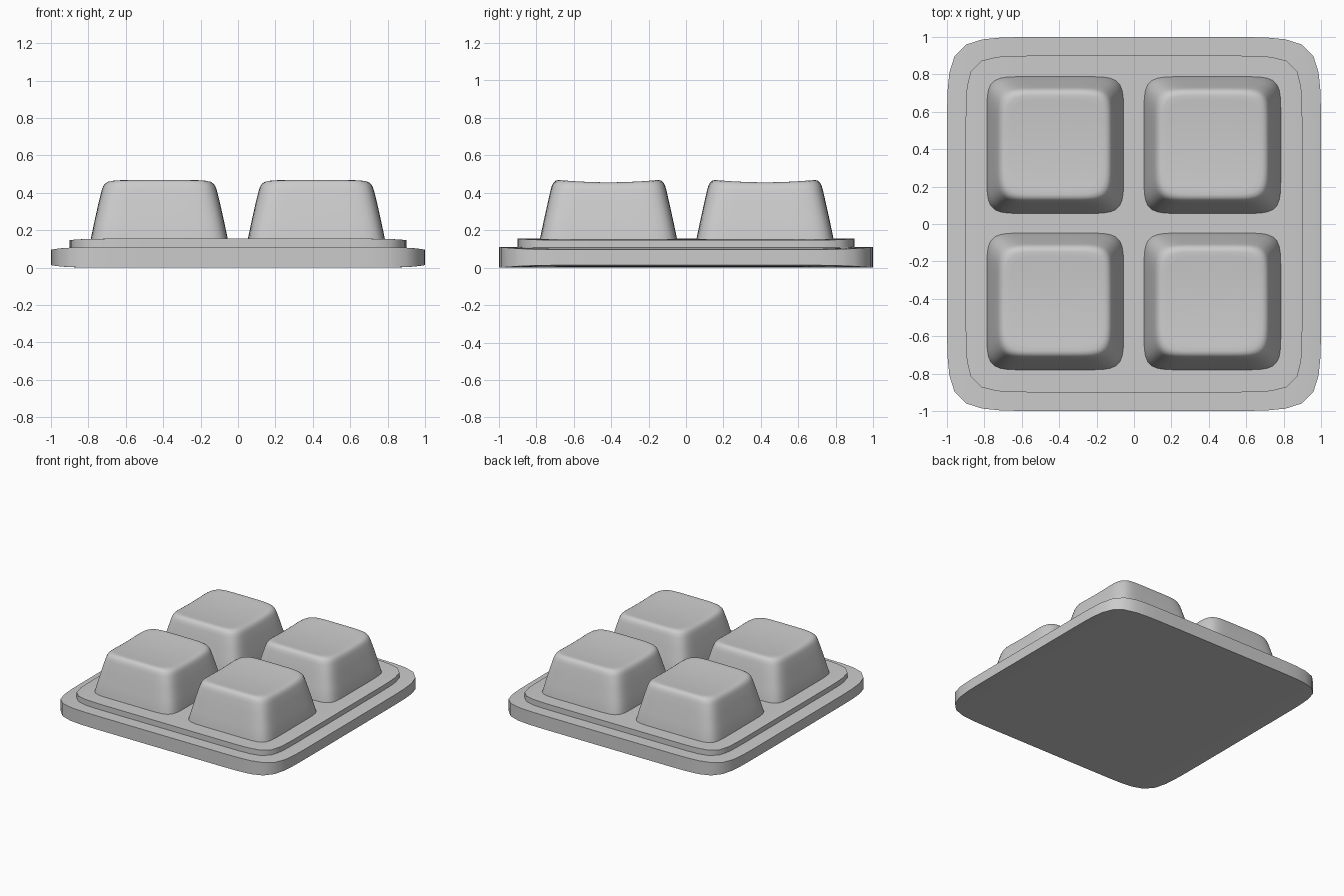
import bpy, bmesh, math

if "Cube" in bpy.data.objects:
    bpy.data.objects.remove(bpy.data.objects["Cube"])

SEG = 96


def squircle(half, power):
    """Points of a rounded square, walked by angle."""
    pts = []
    for i in range(SEG):
        a = 2 * math.pi * (i + 0.5) / SEG
        c, s = math.cos(a), math.sin(a)
        r = half * (abs(c) ** power + abs(s) ** power) ** (-1 / power)
        pts.append((r * c, r * s))
    return pts


def loft(name, rings, centre, shape):
    """Skin rounded-square rings (half width, z, power), closing both ends."""
    bm = bmesh.new()
    loops = []
    for half, z, power in rings:
        loops.append([bm.verts.new((x, y, shape(x, y, z))) for x, y in squircle(half, power)])
    for a, b in zip(loops, loops[1:]):
        for i in range(SEG):
            j = (i + 1) % SEG
            bm.faces.new((a[i], a[j], b[j], b[i]))
    for loop, z in ((loops[0], rings[0][1]), (loops[-1], rings[-1][1])):
        tip = bm.verts.new((0, 0, shape(0, 0, z)))
        for i in range(SEG):
            bm.faces.new((loop[i], loop[(i + 1) % SEG], tip))
    bmesh.ops.recalc_face_normals(bm, faces=bm.faces)
    mesh = bpy.data.meshes.new(name)
    bm.to_mesh(mesh)
    bm.free()
    ob = bpy.data.objects.new(name, mesh)
    ob.location = (centre[0], centre[1], 0)
    bpy.context.collection.objects.link(ob)
    bpy.ops.object.select_all(action='DESELECT')
    bpy.context.view_layer.objects.active = ob
    ob.select_set(True)
    bpy.ops.object.shade_smooth_by_angle(angle=math.radians(35))
    return ob


def plate(name, half, low, high, power, thin):
    """Flat slab that thins a little toward its left and right edges."""
    mid = (low + high) / 2
    steps = [0.4, 0.7, 0.82, 0.9, 0.95, 0.98, 1.0]
    rings = [(half * s, low, power) for s in steps]
    rings += [(half * s, high, power) for s in reversed(steps)]

    def shape(x, y, z):
        drop = thin * min(1, abs(x) / half) ** 14
        return z - drop if z > mid else z + drop
    return loft(name, rings, (0, 0), shape)


# Stepped base
plate("base_plate", 1.0, 0.0, 0.11, 10, 0.014)
plate("raised_plate", 0.9, 0.08, 0.155, 12, 0.008)

# Keycap profile: tapered walls, rounded shoulder, then the top surface
key_rings = [(0.367, 0.14, 8), (0.366, 0.155, 8), (0.346, 0.25, 7.5), (0.324, 0.35, 7),
             (0.308, 0.42, 6.5), (0.301, 0.442, 6.3), (0.292, 0.457, 6.1), (0.28, 0.466, 6),
             (0.265, 0.47, 6), (0.24, 0.47, 5.5), (0.19, 0.47, 5), (0.13, 0.47, 4), (0.06, 0.47, 3)]


def dish(x, y, z):
    """Scoop the top as a shallow trough running left to right."""
    weight = max(0, min(1, (z - 0.35) / 0.12))
    return z - 0.014 * weight * max(0, 1 - (y / 0.28) ** 2)


for row, y in (("back", 0.422), ("front", -0.414)):
    for side, x in (("left", -0.421), ("right", 0.419)):
        loft(f"keycap_{row}_{side}", key_rings, (x, y), dish)
